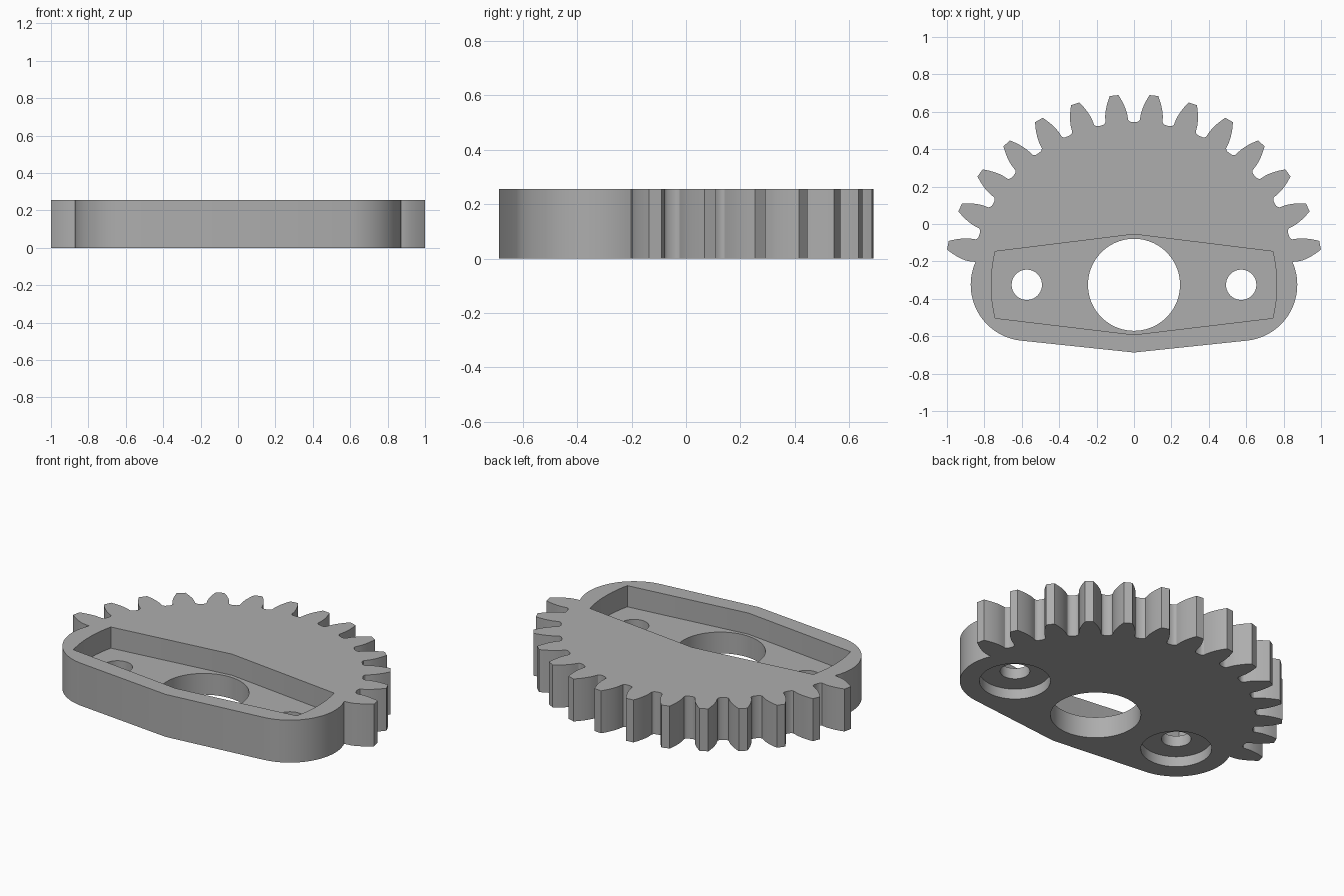
import bpy, bmesh
from math import sin, cos, tan, acos, pi, radians, hypot, atan2, asin

if "Cube" in bpy.data.objects:
    bpy.data.objects.remove(bpy.data.objects["Cube"], do_unlink=True)

HEIGHT, FLOOR, BORE_DEPTH = 0.255, 0.128, 0.062
CY = -0.325                        # gear axis and hole line
TIP_R, PITCH_R, BASE_R, ROOT_R = 1.0175, 0.954, 0.896, 0.869
STEP = radians(12)
LUG_X, LUG_R, POINT_Y = 0.573, 0.30, -0.687

steel = bpy.data.materials.new("plain grey")
steel.use_nodes = True
GREY = (0.42, 0.42, 0.42, 1)
steel.diffuse_color = GREY
steel.node_tree.nodes["Principled BSDF"].inputs["Base Color"].default_value = GREY


def polar(r, a):
    """Point at clockwise angle a from +y about the gear axis."""
    return (r * sin(a), CY + r * cos(a))


def prism(name, points, z0, z1):
    bm = bmesh.new()
    face = bm.faces.new([bm.verts.new((x, y, z0)) for x, y in points])
    ext = bmesh.ops.extrude_face_region(bm, geom=[face])
    top = [v for v in ext["geom"] if isinstance(v, bmesh.types.BMVert)]
    bmesh.ops.translate(bm, verts=top, vec=(0, 0, z1 - z0))
    bmesh.ops.recalc_face_normals(bm, faces=bm.faces)
    mesh = bpy.data.meshes.new(name)
    bm.to_mesh(mesh)
    bm.free()
    mesh.materials.append(steel)
    obj = bpy.data.objects.new(name, mesh)
    bpy.context.collection.objects.link(obj)
    return obj


def circle(x, r, n=64):
    return [(x + r * cos(2 * pi * i / n), CY + r * sin(2 * pi * i / n)) for i in range(n)]


def half_tooth(r):
    """Half the angular thickness of an involute tooth at radius r."""
    inv = lambda a: tan(a) - a
    return STEP / 4 + inv(acos(BASE_R / PITCH_R)) - inv(acos(min(1, BASE_R / r)))


# Right half of the outline: teeth and valleys from the back round to the lug
flank = [(BASE_R + (TIP_R - BASE_R) * i / 7, 0) for i in range(8)]
flank = [(r, half_tooth(r)) for r, _ in flank]
fillet = [(0.881, 0.070), (0.874, 0.077), (0.870, 0.088)]
half = [polar(ROOT_R, 0)]
for k in range(7):
    mid = (k + 0.5) * STEP
    half += [polar(r, mid - a) for r, a in reversed(fillet)]
    half += [polar(r, mid - a) for r, a in flank]
    half += [polar(r, mid + a) for r, a in reversed(flank)]
    if k < 6:
        half += [polar(r, mid + a) for r, a in fillet]
        half.append(polar(ROOT_R, mid + STEP / 2))

# Rounded lug, ending where the straight front edge is tangent to it
rise = CY - POINT_Y
slope = atan2(rise, LUG_X) - asin(LUG_R / hypot(LUG_X, rise))
start, end = radians(24), slope - pi / 2
for i in range(29):
    a = start + (end - start) * i / 28
    half.append((LUG_X + LUG_R * cos(a), CY + LUG_R * sin(a)))
half.append((0, POINT_Y))
outline = half + [(-x, y) for x, y in reversed(half[1:-1])]
body = prism("gear_sector_body", outline, 0, HEIGHT)

# Pocket outline: shallow points front and back, curved ends
side = [polar(0.763, radians(76.5 + 27 * i / 12)) for i in range(13)]
pocket = [(0, -0.055)] + side + [(0, -0.592)] + [(-x, y) for x, y in reversed(side)]

cutters = [prism("pocket_cutter", pocket, FLOOR, HEIGHT + 0.1),
           prism("centre_hole_cutter", circle(0, 0.246, 96), -0.1, HEIGHT + 0.05)]
for label, s in (("left", 1), ("right", -1)):
    cutters.append(prism(label + "_bolt_hole_cutter", circle(s * LUG_X, 0.081), -0.1, HEIGHT + 0.05))
    cutters.append(prism(label + "_counterbore_cutter", circle(s * LUG_X, 0.193), -0.1, BORE_DEPTH))

# Cut the pocket and holes, then remove the cutters
bpy.context.view_layer.objects.active = body
body.select_set(True)
for c in cutters:
    c.hide_render = True
    mod = body.modifiers.new(c.name, "BOOLEAN")
    mod.operation, mod.solver, mod.object = "DIFFERENCE", "EXACT", c
    bpy.ops.object.modifier_apply(modifier=mod.name)
    bpy.data.objects.remove(c, do_unlink=True)

bpy.ops.object.select_all(action="DESELECT")
body.select_set(True)
bpy.ops.object.shade_smooth_by_angle(angle=radians(30))
